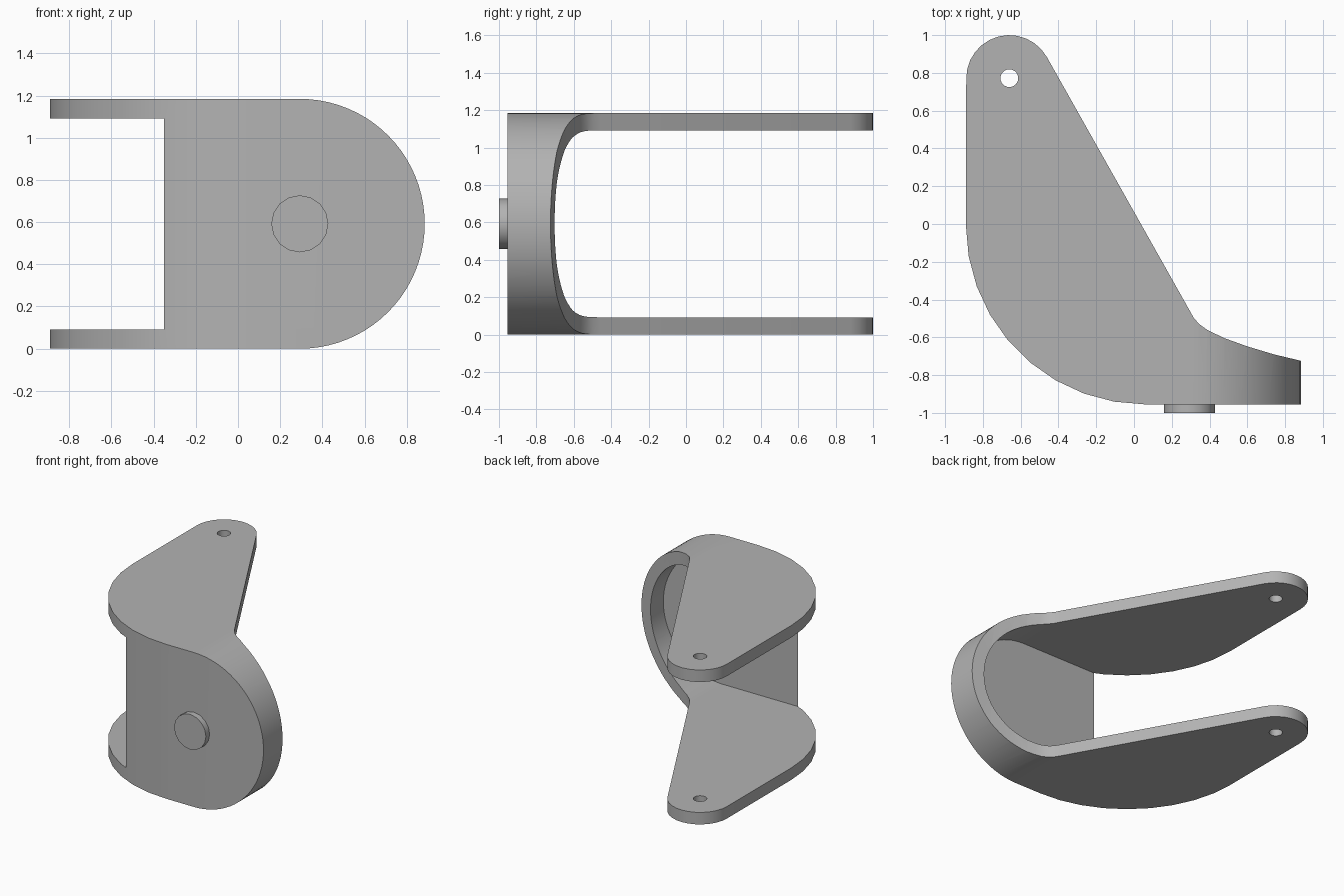
import bpy, bmesh, math
from math import cos, sin, radians
from mathutils import Vector

cube = bpy.data.objects.get("Cube")
if cube:
    bpy.data.objects.remove(cube)

metal = bpy.data.materials.new("plain_grey")
metal.use_nodes = True
GREY = (0.45, 0.45, 0.45, 1)
metal.diffuse_color = GREY
metal.node_tree.nodes["Principled BSDF"].inputs["Base Color"].default_value = GREY


def arc(cx, cy, r, start, end, steps):
    angles = [radians(start + (end - start) * i / steps) for i in range(steps + 1)]
    return [(cx + r * cos(a), cy + r * sin(a)) for a in angles]


def prism(name, outline, low, high, axis):
    """Extrude a 2D outline along z (xy outline) or y (xz outline)."""
    place = (lambda u, v: (u, v, low)) if axis == "z" else (lambda u, v: (u, low, v))
    push = Vector((0, 0, high - low)) if axis == "z" else Vector((0, high - low, 0))
    bm = bmesh.new()
    base = bm.faces.new([bm.verts.new(place(u, v)) for u, v in outline])
    grown = bmesh.ops.extrude_face_region(bm, geom=[base], use_keep_orig=True)
    moved = [g for g in grown["geom"] if isinstance(g, bmesh.types.BMVert)]
    bmesh.ops.translate(bm, verts=moved, vec=push)
    bmesh.ops.recalc_face_normals(bm, faces=bm.faces)
    mesh = bpy.data.meshes.new(name)
    bm.to_mesh(mesh)
    bm.free()
    obj = bpy.data.objects.new(name, mesh)
    bpy.context.collection.objects.link(obj)
    mesh.materials.append(metal)
    return obj


def select(obj):
    bpy.ops.object.select_all(action="DESELECT")
    obj.select_set(True)
    bpy.context.view_layer.objects.active = obj


def combine(obj, tool, operation):
    mod = obj.modifiers.new("cut", "BOOLEAN")
    mod.operation, mod.solver, mod.object = operation, "EXACT", tool
    select(obj)
    bpy.ops.object.modifier_apply(modifier=mod.name)
    bpy.data.objects.remove(tool)


def rounded_slab(r):
    """Long slot outline, open to the left and half round on the right."""
    return [(-1.2, MID - r)] + arc(BOSS_X, MID, r, -90, 90, 40) + [(-1.2, MID + r)]


MID, BOSS_X = 0.592, 0.293
PIVOT = (-0.66, 0.772)

# Side profile: rounded arm tip, straight edge, flared rim, flat front, big corner
plan = arc(*PIVOT, 0.228, 180, 29, 12)
plan += [(0.29, -0.45), (0.315, -0.495), (0.345, -0.53), (0.39, -0.562),
         (0.48, -0.605), (0.6, -0.648), (0.74, -0.69), (0.95, -0.74)]
plan += [(0.95, -0.955)] + arc(0.06, -0.005, 0.95, 270, 180, 9)
bracket = prism("bracket", plan, -0.2, 1.4, "z")

# Round the front outline, hollow it into two arms, then drill the pivot holes
combine(bracket, prism("outer_form", rounded_slab(MID), -1.2, 1.2, "y"), "INTERSECT")
combine(bracket, prism("cavity", rounded_slab(0.5), -0.858, 1.3, "y"), "DIFFERENCE")
combine(bracket, prism("pivot_drill", arc(*PIVOT, 0.047, 0, 345, 23), -0.3, 1.5, "z"), "DIFFERENCE")

# Boss on the front plate
boss = prism("front_boss", arc(BOSS_X, MID, 0.135, 0, 337.5, 15), -1, -0.95, "y")

for part in (bracket, boss):
    select(part)
    bpy.ops.object.shade_smooth_by_angle(angle=radians(30))
